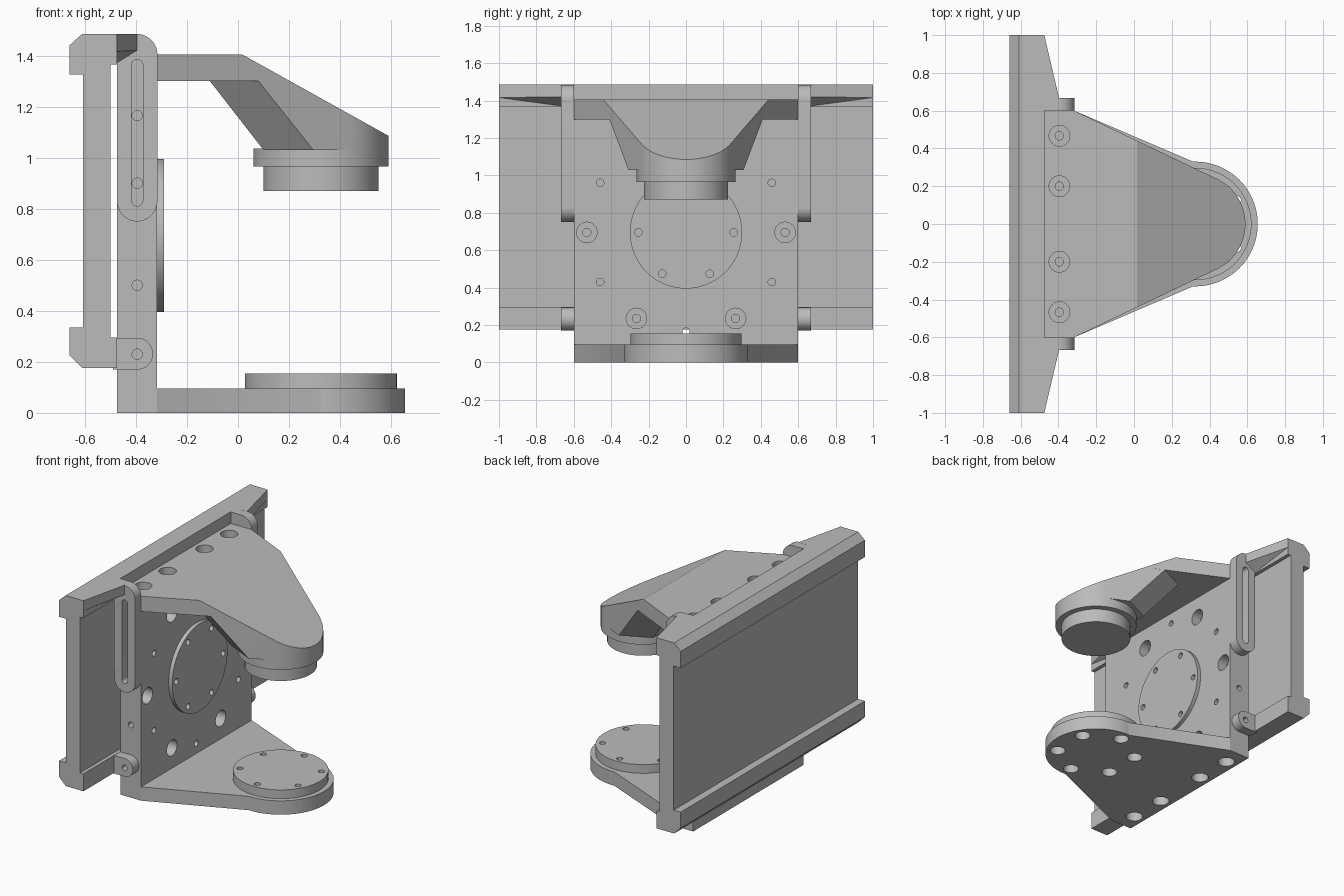
import bpy, bmesh
from math import sin, cos, pi, radians
from mathutils import Vector

cube = bpy.data.objects.get("Cube")
if cube:
    bpy.data.objects.remove(cube, do_unlink=True)

grey = bpy.data.materials.new("machined grey")
grey.use_nodes = True
grey.diffuse_color = (0.5, 0.5, 0.5, 1)
grey.node_tree.nodes["Principled BSDF"].inputs["Base Color"].default_value = (0.5, 0.5, 0.5, 1)
parts = []
X, Y, Z = Vector((1, 0, 0)), Vector((0, 1, 0)), Vector((0, 0, 1))


def finish(bm, name):
    bmesh.ops.recalc_face_normals(bm, faces=bm.faces)
    mesh = bpy.data.meshes.new(name)
    bm.to_mesh(mesh)
    bm.free()
    mesh.materials.append(grey)
    obj = bpy.data.objects.new(name, mesh)
    bpy.context.collection.objects.link(obj)
    parts.append(obj)
    return obj


def prism(points, axis, lo, hi):
    """Extrude an outline: (x, z) pairs along Y or (x, y) pairs along Z."""
    bm = bmesh.new()
    place = (lambda a, b: (a, lo, b)) if axis == Y else (lambda a, b: (a, b, lo))
    face = bm.faces.new([bm.verts.new(place(a, b)) for a, b in points])
    new = bmesh.ops.extrude_face_region(bm, geom=[face])["geom"]
    moved = [v for v in new if isinstance(v, bmesh.types.BMVert)]
    bmesh.ops.translate(bm, verts=moved, vec=axis * (hi - lo))
    return bm


def revolve(bm, rings, origin, axis, n=48):
    """Closed stepped cylinder from (radius, height) rings."""
    turn = axis.to_track_quat('Z', 'Y')
    loops = []
    for r, h in rings:
        loops.append([bm.verts.new(Vector(origin) + turn @ Vector(
            (r * cos(2 * pi * i / n), r * sin(2 * pi * i / n), h))) for i in range(n)])
    for a, b in zip(loops, loops[1:]):
        for i in range(n):
            j = (i + 1) % n
            bm.faces.new((a[i], a[j], b[j], b[i]))
    bm.faces.new(loops[0])
    bm.faces.new(loops[-1])


def disc(name, r, height, origin, axis):
    bm = bmesh.new()
    revolve(bm, [(r, 0), (r, height)], origin, axis, 96)
    return finish(bm, name)


def drill(obj, holes):
    """Cut holes given as (rings, origin, axis)."""
    bm = bmesh.new()
    for rings, origin, axis in holes:
        revolve(bm, rings, origin, axis, 24)
    cut(obj, finish(bm, "cutter"))


def cut(obj, cutter):
    cutter.hide_render = True
    mod = obj.modifiers.new("cut", 'BOOLEAN')
    mod.operation, mod.solver, mod.object = 'DIFFERENCE', 'EXACT', cutter
    graph = bpy.context.evaluated_depsgraph_get()
    mesh = bpy.data.meshes.new_from_object(obj.evaluated_get(graph))
    obj.modifiers.clear()
    obj.data = mesh
    parts.remove(cutter)
    bpy.data.objects.remove(cutter, do_unlink=True)


def arc(cx, cy, r, start, end, n=24):
    return [(cx + r * cos(radians(start + (end - start) * i / n)),
             cy + r * sin(radians(start + (end - start) * i / n))) for i in range(n + 1)]


def bore(depth):
    return [(0.055, -0.01), (0.055, 0.07), (0.022, 0.07), (0.022, depth)]


def plain(depth):
    return [(0.02, -0.01), (0.02, depth)]


FRONT, BACK, PIN, HUB, MID = -0.317, -0.475, -0.395, 0.325, 0.695
sides = (-1, 1)

# Back rail with hooked flanges
rail = [(-.66, 1.325), (-.66, 1.44), (-.61, 1.485), (BACK, 1.485), (BACK, 1.365),
        (-.5, 1.365), (-.5, .295), (BACK, .295), (BACK, .175), (-.61, .175),
        (-.66, .225), (-.66, .335), (-.607, .335), (-.607, 1.325)]
finish(prism(rail, Y, -1, 1), "back_rail")

# Tapered wedges on the top flange
for s in sides:
    bm = bmesh.new()
    for x, y, z in ((BACK, 1, 1.485), (BACK, 1, 1.416), (PIN, .66, 1.485), (PIN, .66, 1.42),
                    (BACK, .66, 1.37), (BACK, .66, 1.485)):
        bm.verts.new((x, s * y, z))
    bmesh.ops.convex_hull(bm, input=bm.verts)
    finish(bm, "flange_wedge")

# Upright body with its bolt holes
body = finish(prism([(BACK, -.6), (FRONT, -.6), (FRONT, .6), (BACK, .6)], Z, 0, 1.405), "upright_body")
holes = []
for k in range(6):
    a = radians(60 * k)
    b = a + radians(30)
    holes.append((bore(0.2), (FRONT, .53 * cos(a), MID + .46 / sin(pi / 3) * sin(a)), -X))
    holes.append((plain(0.2), (FRONT, .53 * cos(b), MID + .53 * sin(b)), -X))
for y in (-.467, -.2, .2, .467):
    holes.append((bore(0.14), (PIN, y, 1.405), -Z))
    holes.append((bore(0.13), (PIN, y, 0), Z))
for s in sides:
    for z in (.23, .5, .9, 1.165):
        holes.append((plain(0.07), (PIN, s * .6, z), -s * Y))
drill(body, holes)

# Round boss on the upright
boss = disc("upright_boss", 0.3, 0.027, (FRONT, 0, MID), X)
drill(boss, [(plain(0.05), (-.29, .255 * cos(k * pi / 3), MID + .255 * sin(k * pi / 3)), -X)
             for k in range(6)])

# Slotted arms and lower ears at both sides
for s in sides:
    lo, hi = sorted((s * .6, s * .667))
    shape = arc(PIN, .829, .079, 180, 360) + arc(PIN, 1.405, .079, 0, 90) + [(BACK, 1.485)]
    arm = finish(prism(shape, Y, lo, hi), "slotted_arm")
    slot = arc(PIN, .832, .022, 180, 360, 12) + arc(PIN, 1.363, .022, 0, 180, 12)
    cut(arm, finish(prism(slot, Y, lo - .01, hi + .01), "cutter"))
    ear = finish(prism(arc(PIN, .232, .062, -90, 90) + [(-.49, .294), (-.49, .17)], Y, lo, hi), "lower_ear")
    drill(ear, [(plain(0.09), (PIN, s * .667, .23), -s * Y)])

# Base plate and its disc
base = finish(prism([(FRONT, .6), (FRONT, -.6)] + arc(HUB, 0, .33, -92, 92, 48), Z, 0, .095), "base_plate")
circle = [(HUB + .255 * cos(radians(30 + 60 * k)), .255 * sin(radians(30 + 60 * k))) for k in range(6)]
drill(base, [([(.05, -.01), (.05, .06), (.02, .06), (.02, .12)], (x, y, 0), Z) for x, y in circle])
base_disc = disc("base_disc", 0.297, 0.06, (HUB, 0, .095), Z)
drill(base_disc, [(plain(0.08), (x, y, .155), -Z) for x, y in circle])


# Upper head: sloped slab with a faceted gusset below
def slope_cut(bm):
    geom = bm.verts[:] + bm.edges[:] + bm.faces[:]
    done = bmesh.ops.bisect_plane(bm, geom=geom, plane_co=(.015, 0, 1.405),
                                  plane_no=(.32, 0, .575), clear_outer=True)
    bmesh.ops.holes_fill(bm, edges=[e for e in bm.edges if e.is_boundary], sides=0)
    return bm


nose = arc(HUB, 0, .265, -64.5, 64.5, 40)
slab = prism([(FRONT, .6), (FRONT, -.6)] + nose, Z, 1.3, 1.405)
bmesh.ops.recalc_face_normals(slab, faces=slab.faces)
finish(slope_cut(slab), "head_slab")

gusset = bmesh.new()
rim = {1.3: ((-.11, .319), (.08, .41)), 1.03: ((.1, .215), (.295, .308))}
for z, corners in rim.items():
    for x, y in nose + [(x, s * y) for x, y in corners for s in sides]:
        gusset.verts.new((x, y, z))
bmesh.ops.convex_hull(gusset, input=gusset.verts)
finish(slope_cut(gusset), "head_gusset")

disc("head_collar", 0.265, 0.07, (HUB, 0, .965), Z)
disc("head_spigot", 0.225, 0.095, (HUB, 0, .87), Z)

# Smooth the round walls, keep edges crisp
bpy.ops.object.select_all(action='DESELECT')
for obj in parts:
    obj.select_set(True)
bpy.context.view_layer.objects.active = parts[0]
bpy.ops.object.shade_smooth_by_angle(angle=radians(25))
